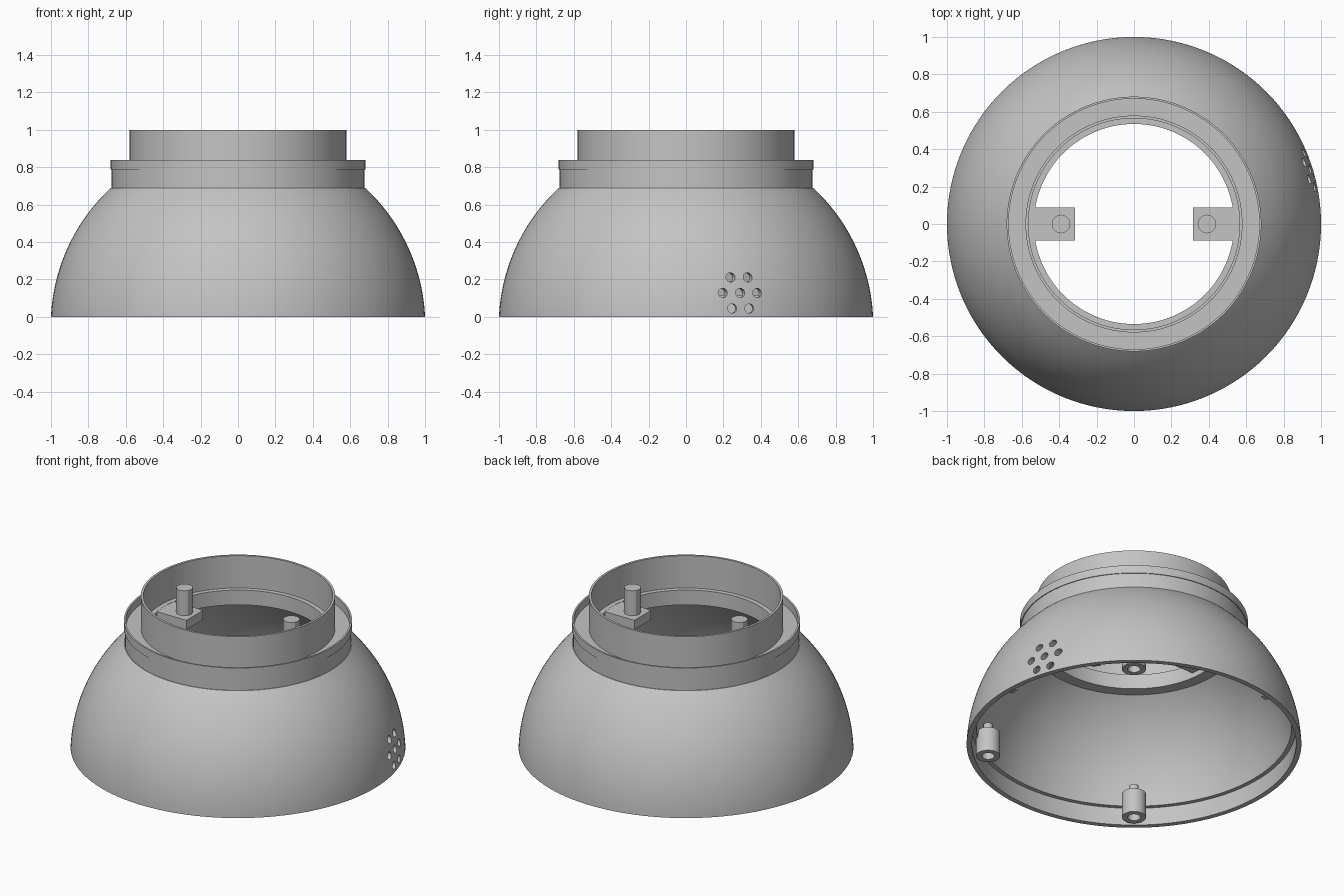
import bpy, bmesh
from math import sin, cos, pi, radians, sqrt
from mathutils import Matrix

cube = bpy.data.objects.get("Cube")
if cube:
    bpy.data.objects.remove(cube, do_unlink=True)

grey = bpy.data.materials.new("plain_grey")
grey.use_nodes = True
COLOUR = (0.55, 0.55, 0.55, 1)
grey.diffuse_color = COLOUR
grey.node_tree.nodes["Principled BSDF"].inputs["Base Color"].default_value = COLOUR


def finish(bm, name, smooth=True):
    bmesh.ops.remove_doubles(bm, verts=bm.verts, dist=1e-5)
    bmesh.ops.recalc_face_normals(bm, faces=bm.faces)
    mesh = bpy.data.meshes.new(name)
    bm.to_mesh(mesh)
    bm.free()
    mesh.materials.append(grey)
    obj = bpy.data.objects.new(name, mesh)
    bpy.context.collection.objects.link(obj)
    if smooth:
        shade(obj)
    return obj


def shade(obj):
    bpy.ops.object.select_all(action='DESELECT')
    obj.select_set(True)
    bpy.context.view_layer.objects.active = obj
    bpy.ops.object.shade_smooth_by_angle(angle=radians(30))


def lathe(name, profile, segments, at=(0, 0), smooth=True):
    """Turn a closed (radius, height) outline around a vertical axis."""
    bm = bmesh.new()
    rings = []
    for i in range(segments):
        a = 2 * pi * i / segments
        rings.append([bm.verts.new((at[0] + r * cos(a), at[1] + r * sin(a), z))
                      for r, z in profile])
    n = len(profile)
    for i, ring in enumerate(rings):
        nxt = rings[(i + 1) % segments]
        for j in range(n):
            k = (j + 1) % n
            if profile[j][0] == 0 and profile[k][0] == 0:
                continue
            bm.faces.new((ring[j], nxt[j], nxt[k], ring[k]))
    return finish(bm, name, smooth)


def box(name, centre, size, turn=0):
    bm = bmesh.new()
    bmesh.ops.create_cube(bm, size=1, matrix=Matrix.Translation(centre)
                          @ Matrix.Rotation(turn, 4, 'Z') @ Matrix.Diagonal((*size, 1)))
    return finish(bm, name, False)


def dome_arc(radius, z0, z1, steps=24):
    """Points of a sphere whose centre lies slightly below the rim."""
    sink = 0.045
    zs = [z0 + (z1 - z0) * i / steps for i in range(steps + 1)]
    return [(sqrt(radius ** 2 - (z + sink) ** 2), z) for z in zs]


# Dome shell, neck with a ring groove, and the open collar in one outline
NECK, FLOOR = 0.69, 0.787
outline = dome_arc(1.001, 0, NECK)
outline += [(0.676, NECK), (0.676, FLOOR), (0.681, FLOOR), (0.681, 0.84),
            (0.67, 0.84), (0.67, FLOOR), (0.58, FLOOR), (0.58, 1),
            (0.565, 1), (0.565, FLOOR), (0.535, FLOOR), (0.535, NECK)]
outline += dome_arc(0.955, NECK, 0.115) + [(0.968, 0.115), (0.968, 0)]
shell = lathe("dome_shell", outline, 128)

# Seven vent holes bored straight through the wall
VENT = radians(17.1)
bm = bmesh.new()
spots = [(0, 0)] + [(cos(k * pi / 3), sin(k * pi / 3)) for k in range(6)]
for u, v in spots:
    place = (Matrix.Rotation(VENT, 4, 'Z')
             @ Matrix.Translation((0.97, 0.096 * u, 0.128 + 0.096 * v))
             @ Matrix.Rotation(pi / 2, 4, 'Y'))
    bmesh.ops.create_cone(bm, cap_ends=True, segments=16, radius1=0.025,
                          radius2=0.025, depth=0.3, matrix=place)
cutter = finish(bm, "vent_cutter", False)
cutter.hide_render = True
cut = shell.modifiers.new("vents", 'BOOLEAN')
cut.operation = 'DIFFERENCE'
cut.solver = 'EXACT'
cut.object = cutter
bpy.context.view_layer.objects.active = shell
bpy.ops.object.modifier_apply(modifier=cut.name)
bpy.data.objects.remove(cutter, do_unlink=True)
shade(shell)

# Two mounting tabs inside the neck, each with an upright post
for side, x in (("left", 1), ("right", -1)):
    box(side + "_tab", (x * 0.435, 0, 0.755), (0.24, 0.175, 0.062))
    lathe(side + "_post", [(0, 0.77), (0.05, 0.77), (0.05, 0.95), (0, 0.95)],
          12, (x * 0.39, 0))

# Hollow screw bosses around the inside of the rim, each topped by a pin
boss = [(0.038, 0.005), (0.072, 0.005), (0.072, 0.165), (0.028, 0.165),
        (0.028, 0.22), (0, 0.22), (0, 0.12), (0.038, 0.12)]
for i, angle in enumerate((50, 230, 310)):
    a = radians(angle)
    lathe("screw_boss_%d" % (i + 1), boss, 24, (0.885 * cos(a), 0.885 * sin(a)))

# Small locating tabs on the inner rim
for i, angle in enumerate((0, 36, 106)):
    a = radians(angle)
    box("rim_tab_%d" % (i + 1), (0.95 * cos(a), 0.95 * sin(a), 0.035),
        (0.04, 0.05, 0.04), a)
